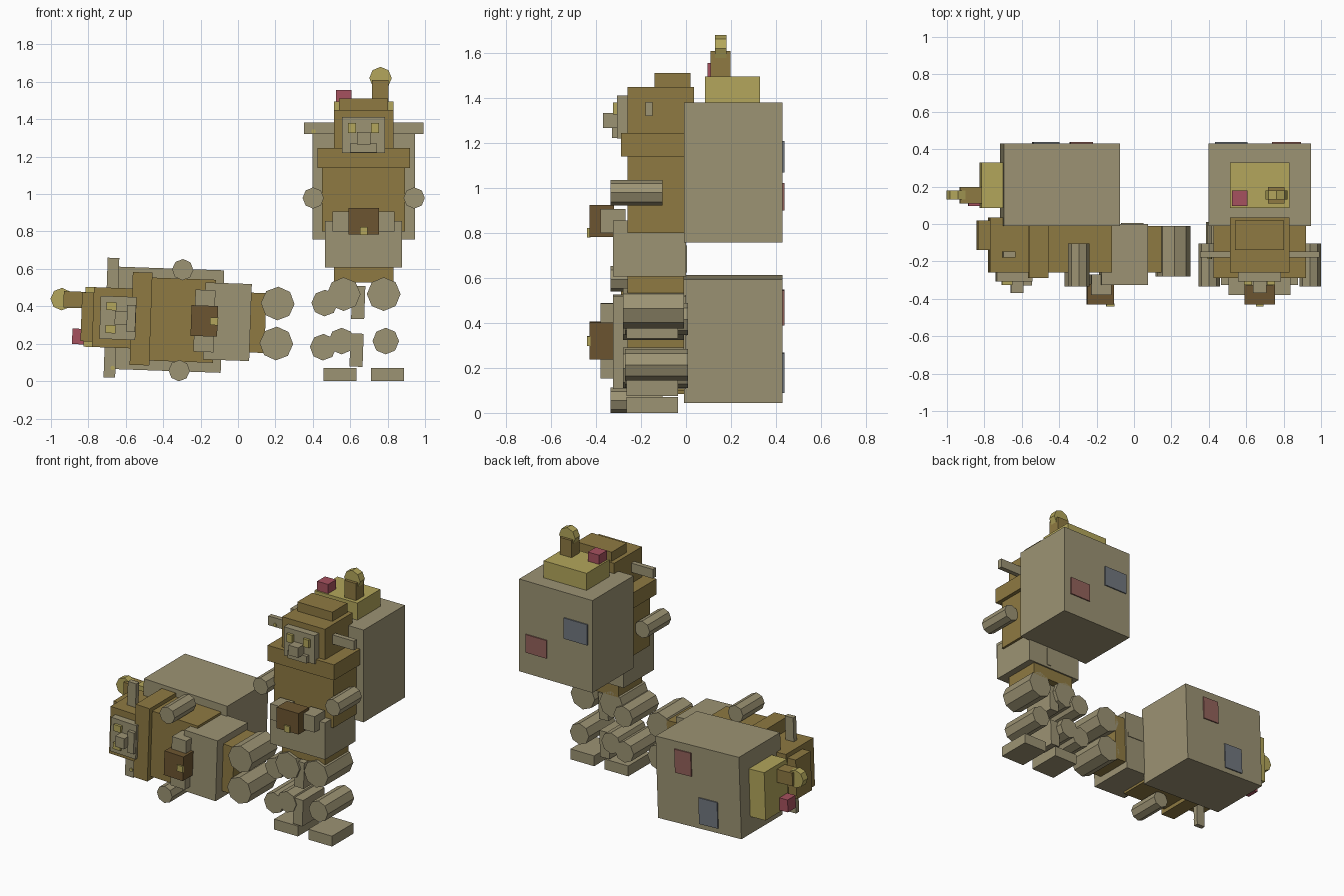
import bpy
import bmesh
import math
from mathutils import Matrix, Vector

if "Cube" in bpy.data.objects:
    bpy.data.objects.remove(bpy.data.objects["Cube"], do_unlink=True)


def material(name, rgb):
    """Flat colour given as 0-255 display values, stored linear."""
    linear = [(c / 255) ** 2.2 for c in rgb] + [1.0]
    mat = bpy.data.materials.new(name)
    mat.use_nodes = True
    mat.diffuse_color = linear
    bsdf = mat.node_tree.nodes["Principled BSDF"]
    bsdf.inputs["Base Color"].default_value = linear
    bsdf.inputs["Roughness"].default_value = 0.9
    return mat


TAN = material("tan", (155, 146, 115))
BROWN = material("brown", (141, 121, 68))
DARK = material("dark_brown", (108, 86, 52))
YELLOW = material("yellow", (178, 165, 92))
RED = material("red", (165, 82, 95))
RUST = material("faded_red", (146, 98, 91))
BLUE = material("slate_blue", (113, 119, 126))

# The figure is built around x = 0, then placed once standing and once lying
STAND = Matrix.Translation((0.672, 0, 0))
CHEST = Vector((0, 0, 0.979))
LIE = (Matrix.Translation((-0.305, 0, 0.326))
       @ Matrix.Rotation(math.radians(-88), 4, "Y")
       @ Matrix.Translation(-CHEST))
POSES = {"standing": STAND, "lying": LIE}


def place(name, bm, mat):
    mesh = bpy.data.meshes.new(name)
    bm.to_mesh(mesh)
    bm.free()
    mesh.materials.append(mat)
    for pose, matrix in POSES.items():
        ob = bpy.data.objects.new(f"{pose}_{name}", mesh)
        ob.matrix_world = matrix
        bpy.context.collection.objects.link(ob)


def box(name, mat, x, y, z):
    """Box from (low, high) ranges."""
    bm = bmesh.new()
    bmesh.ops.create_cube(bm, size=1)
    for v in bm.verts:
        v.co = [r[0] if c < 0 else r[1] for c, r in zip(v.co, (x, y, z))]
    place(name, bm, mat)


def rod(name, mat, x, z, radius, y):
    """Eight-sided rod running front to back."""
    bm = bmesh.new()
    turn = (Matrix.Translation((x, sum(y) / 2, z))
            @ Matrix.Rotation(math.pi / 2, 4, "X"))
    bmesh.ops.create_cone(bm, cap_ends=True, segments=8, radius1=radius,
                          radius2=radius, depth=y[1] - y[0], matrix=turn)
    place(name, bm, mat)


def wide(half):
    return (-half, half)


# Body
box("torso", BROWN, wide(0.222), (-0.26, 0), (0.8, 1.16))
box("collar", BROWN, wide(0.248), (-0.29, 0), (1.14, 1.245))
box("waist", TAN, wide(0.206), (-0.325, 0), (0.607, 0.855))
box("waist_back_strip", TAN, (0.03, 0.06), (-0.002, 0.005), (0.624, 0.744))
box("hips", BROWN, wide(0.16), (-0.26, -0.01), (0.527, 0.62))
box("buckle", DARK, wide(0.082), (-0.43, -0.32), (0.783, 0.925))
box("buckle_clasp", YELLOW, wide(0.021), (-0.44, -0.425), (0.78, 0.823))

# Head and face
box("head", BROWN, wide(0.16), (-0.26, 0.035), (1.24, 1.45))
box("head_cap", BROWN, wide(0.131), (-0.14, 0.02), (1.45, 1.512))
box("ear_bar", TAN, wide(0.32), (-0.18, -0.148), (1.32, 1.382))
rod("ear_stud", YELLOW, -0.268, 1.335, 0.012, (-0.187, -0.178))
box("face_plate", TAN, wide(0.115), (-0.307, -0.25), (1.22, 1.412))
box("nose", TAN, wide(0.036), (-0.37, -0.3), (1.266, 1.333))
box("mouth", TAN, wide(0.072), (-0.33, -0.3), (1.222, 1.27))

# Pack with patches, lid and gear
box("pack", TAN, wide(0.274), (-0.01, 0.43), (0.757, 1.38))
box("red_patch", RUST, (0.065, 0.222), (0.43, 0.438), (0.9, 1.022))
box("blue_patch", BLUE, (-0.24, -0.065), (0.43, 0.438), (1.07, 1.21))
box("pack_lid", YELLOW, wide(0.16), (0.085, 0.33), (1.38, 1.495))
box("antenna", BROWN, (0.045, 0.133), (0.11, 0.197), (1.49, 1.61))
rod("antenna_tip", YELLOW, 0.09, 1.62, 0.06, (0.13, 0.18))
box("red_block", RED, (-0.148, -0.065), (0.095, 0.18), (1.495, 1.557))

# Paired parts
for side, s in (("left", 1), ("right", -1)):
    def span(a, b):
        return tuple(sorted((s * a, s * b)))

    box(f"{side}_eye", YELLOW, span(0.04, 0.083), (-0.325, -0.3), (1.326, 1.38))
    box(f"{side}_pouch", TAN, span(0.062, 0.166), (-0.38, -0.27), (0.8, 0.907))
    rod(f"{side}_arm", TAN, s * 0.27, 0.979, 0.057, (-0.335, -0.105))
    rod(f"{side}_thigh", TAN, s * 0.107, 0.465, 0.09, (-0.28, -0.01))
    rod(f"{side}_shin", TAN, s * 0.118, 0.214, 0.071, (-0.272, 0.01))
    box(f"{side}_foot", TAN, span(0.039, 0.216), (-0.265, -0.035), (0, 0.07))
